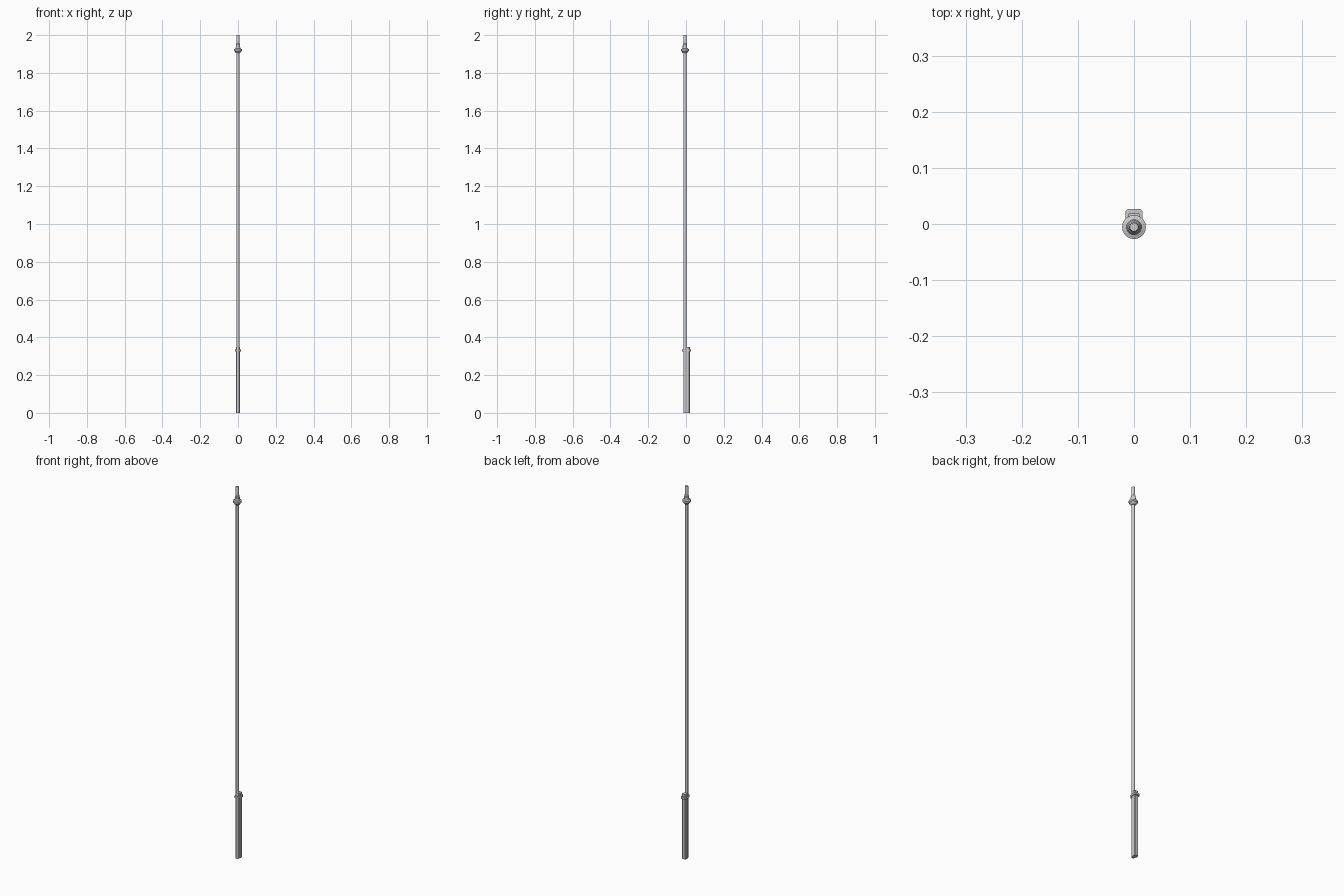
import bpy, bmesh
from math import sin, cos, pi, radians

if "Cube" in bpy.data.objects:
    bpy.data.objects.remove(bpy.data.objects["Cube"])

AXIS_Y = -0.0055   # centre line of the pole


def finish(name, bm, smooth=True):
    bmesh.ops.recalc_face_normals(bm, faces=bm.faces)
    me = bpy.data.meshes.new(name)
    bm.to_mesh(me)
    bm.free()
    ob = bpy.data.objects.new(name, me)
    bpy.context.collection.objects.link(ob)
    if smooth:
        bpy.ops.object.select_all(action='DESELECT')
        ob.select_set(True)
        bpy.context.view_layer.objects.active = ob
        bpy.ops.object.shade_smooth_by_angle(angle=radians(35))
    return ob


def lathe(name, profile, sides=20):
    """Closed turned part from (radius, z) points around the pole axis."""
    bm = bmesh.new()
    rings = [[bm.verts.new((r * cos(2 * pi * i / sides), AXIS_Y + r * sin(2 * pi * i / sides), z))
              for i in range(sides)] for r, z in profile]
    for a, b in zip(rings, rings[1:]):
        for i in range(sides):
            j = (i + 1) % sides
            bm.faces.new((a[i], a[j], b[j], b[i]))
    bm.faces.new(rings[0])
    bm.faces.new(rings[-1])
    return finish(name, bm)


def prism(name, outline, z0, z1, smooth=False):
    bm = bmesh.new()
    face = bm.faces.new([bm.verts.new((x, y, z0)) for x, y in outline])
    out = bmesh.ops.extrude_face_region(bm, geom=[face])
    top = [v for v in out["geom"] if isinstance(v, bmesh.types.BMVert)]
    bmesh.ops.translate(bm, verts=top, vec=(0, 0, z1 - z0))
    if not any(len(f.verts) == len(outline) and f.calc_center_median().z < z0 + 1e-6 for f in bm.faces):
        bm.faces.new([v for v in bm.verts if v not in top])
    return finish(name, bm, smooth)


# long round pole
lathe("pole", [(0.008, 0.0), (0.008, 1.91)])

# mounting stake behind the pole, with chamfered rear corners
right = [(0.011, 0.0), (0.011, 0.017), (0.008, 0.020)]
prism("mounting_stake", right + [(-x, y) for x, y in reversed(right)], 0.0, 0.35)

# strap wrapped around the pole and the stake
arc = [(0.0125 * cos(a), AXIS_Y + 0.0145 * sin(a))
       for a in (pi + pi * i / 12 for i in range(13))]
back = [(0.0155, 0.006), (0.0155, 0.022), (0.011, 0.0270),
        (-0.011, 0.0270), (-0.0155, 0.022), (-0.0155, 0.006)]
prism("strap", arc + back, 0.325, 0.336, True)

# flanged collar near the top
lathe("flange", [(0.010, 1.904), (0.0135, 1.907), (0.0155, 1.912), (0.0213, 1.916),
                 (0.0213, 1.926), (0.0135, 1.929), (0.0118, 1.934)])

# stepped socket and tip
lathe("socket", [(0.0118, 1.93), (0.0118, 1.944), (0.0100, 1.946), (0.0100, 1.954), (0.0085, 1.956)])
lathe("tip", [(0.0088, 1.95), (0.0083, 1.998), (0.0075, 2.0)])
